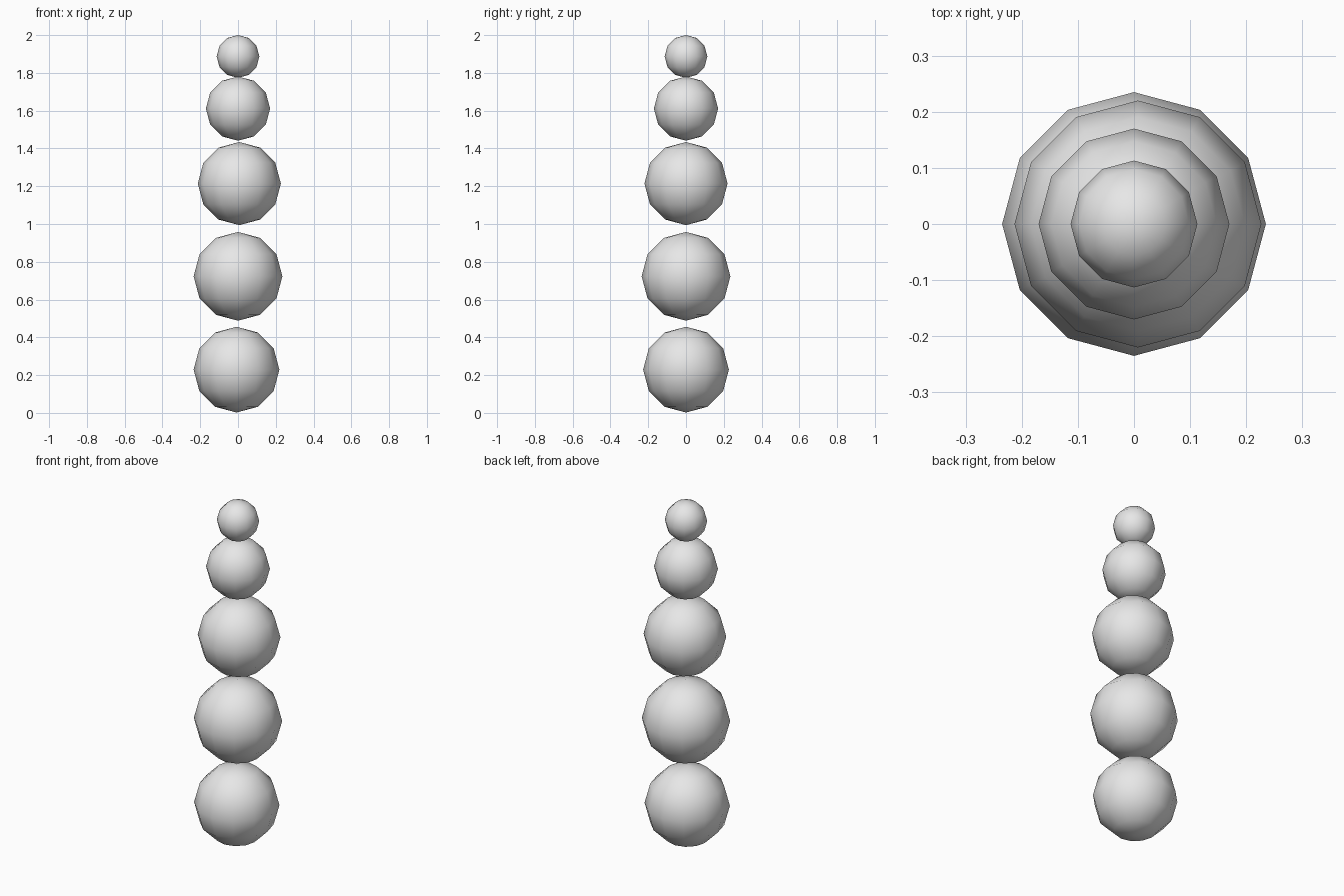
import bpy

cube = bpy.data.objects.get("Cube")
if cube:
    bpy.data.objects.remove(cube, do_unlink=True)

# Single plain grey material
grey = bpy.data.materials.new("light_grey")
grey.use_nodes = True
colour = (0.8, 0.8, 0.8, 1.0)
grey.diffuse_color = colour
grey.node_tree.nodes["Principled BSDF"].inputs["Base Color"].default_value = colour


def add_ball(name, x, z, radius):
    """Smooth low-poly ball with a twelve-sided outline."""
    bpy.ops.mesh.primitive_uv_sphere_add(
        segments=12, ring_count=6, radius=radius, location=(x, 0, z))
    ball = bpy.context.object
    ball.name = name
    ball.data.materials.append(grey)
    bpy.ops.object.shade_smooth()


# Stack of balls from bottom to top: name, x, z, radius
for part in (
    ("bottom_ball", -0.008, 0.229, 0.227),
    ("lower_ball", 0.0, 0.723, 0.235),
    ("middle_ball", 0.007, 1.214, 0.22),
    ("upper_ball", 0.0, 1.611, 0.17),
    ("top_ball", 0.0, 1.887, 0.113),
):
    add_ball(*part)
